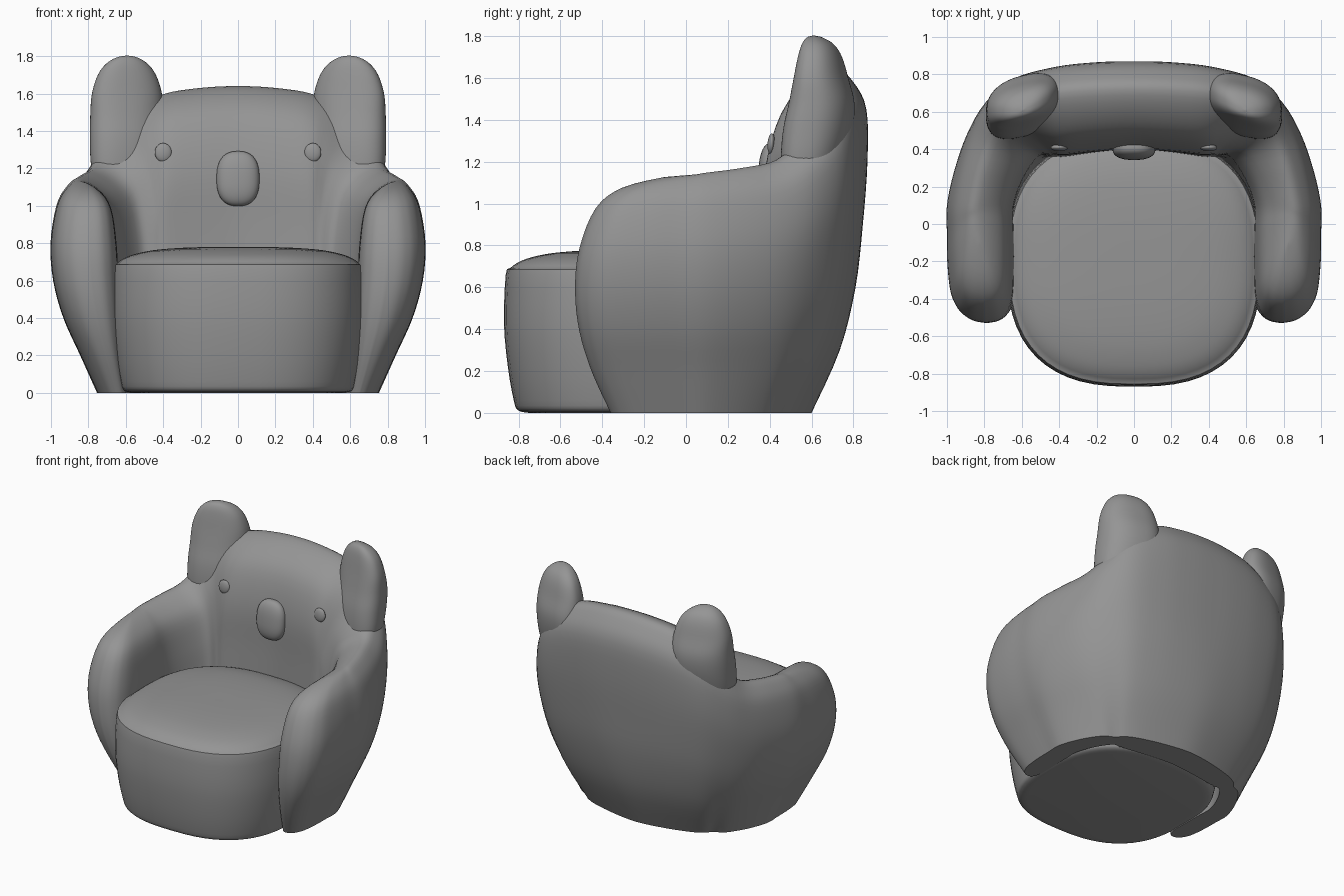
import bpy, bmesh, math
from mathutils import Vector
from mathutils.bvhtree import BVHTree

if "Cube" in bpy.data.objects:
    bpy.data.objects.remove(bpy.data.objects["Cube"])

# Dark grey upholstery
grey = bpy.data.materials.new("dark_grey")
grey.diffuse_color = (.3, .3, .3, 1)
grey.use_nodes = True
grey.node_tree.nodes["Principled BSDF"].inputs["Base Color"].default_value = grey.diffuse_color


def smooth_path(pts, n):
    """Catmull-Rom through pts, n steps per span."""
    out = []
    for i in range(len(pts) - 1):
        p0, p1, p2, p3 = (pts[max(0, min(len(pts) - 1, i + k))] for k in (-1, 0, 1, 2))
        for s in range(n):
            t = s / n
            out.append(0.5 * (2 * p1 + (p2 - p0) * t + (2 * p0 - 5 * p1 + 4 * p2 - p3) * t * t
                              + (3 * p1 - p0 - 3 * p2 + p3) * t ** 3))
    return out + [pts[-1]]


def skin(name, rings, angle=50):
    """Bridge closed rings of points into one smooth object, capping both ends."""
    bm = bmesh.new()
    vr = [[bm.verts.new(p) for p in r] for r in rings]
    n = len(vr[0])
    for a, b in zip(vr, vr[1:]):
        for i in range(n):
            j = (i + 1) % n
            bm.faces.new((a[i], a[j], b[j], b[i]))
    bm.faces.new(vr[0])
    bm.faces.new(vr[-1])
    bmesh.ops.remove_doubles(bm, verts=bm.verts, dist=0.0006)
    bmesh.ops.recalc_face_normals(bm, faces=bm.faces)
    me = bpy.data.meshes.new(name)
    bm.to_mesh(me)
    me.materials.append(grey)
    tree = BVHTree.FromBMesh(bm)
    bm.free()
    ob = bpy.data.objects.new(name, me)
    bpy.context.collection.objects.link(ob)
    bpy.context.view_layer.objects.active = ob
    ob.select_set(True)
    bpy.ops.object.shade_smooth_by_angle(angle=math.radians(angle))
    ob.select_set(False)
    return ob, tree


def oval(cx, cy, rx, ry, z, power, shear=0.0, n=56):
    """Superellipse ring at height z."""
    ring = []
    for i in range(n):
        a = 2 * math.pi * i / n
        c, s = math.cos(a), math.sin(a)
        x = rx * math.copysign(abs(c) ** (2 / power), c)
        y = ry * math.copysign(abs(s) ** (2 / power), s)
        ring.append(Vector((cx + x, cy + y + shear * x, z)))
    return ring


# Shell: arm and back cross-sections, as height and inset from the outer line
ARM_Z = [0, .2, .4, .6, .8, 1.0, 1.1, 1.15]
ARM_OUT = [.25, .16, .07, .015, 0, .03, .08, .15]
ARM_IN = [.40, .38, .37, .36, .35, .32, .25, .15]
ARM_REACH = [.46, .55, .61, .63, .61, .53, .40, .2]
BACK_Z = [0, .3, .6, .9, 1.2, 1.45, 1.58, 1.64]
BACK_OUT = [.27, .135, .06, .025, .003, .008, .07, .15]
BACK_IN = [.47, .47, .47, .466, .462, .40, .29, .15]


def mix(a, b, t):
    return a + (b - a) * t


stations = []
# rounded arm front
for e in (1, .985, .95, .88, .75, .5, .25):
    w = math.sqrt(max(0, 1 - e ** 7))
    outer, inner = [], []
    for z, o, i, r in zip(ARM_Z, ARM_OUT, ARM_IN, ARM_REACH):
        mid, half = 1 - (o + i) / 2 - .025 * e ** 4, (i - o) / 2 * w
        top = z * (.98 + .015 * (1 - e))
        outer.append(Vector((mid + half, .1 - e * r, top)))
        inner.append(Vector((mid - half, .1 - e * r, top)))
    stations.append(outer + inner[-2::-1])
# arm to back: outer x, y, inward direction x, y, blend, height, corner rounding
for ox, oy, dx, dy, b, h, c in [(1, .1, -1, 0, 0, 1.148, 0), (.965, .28, -1, -.1, .05, 1.17, .02),
                                (.90, .48, -.95, -.3, .2, 1.21, .055),
                                (.80, .65, -.75, -.6, .6, 1.33, .10),
                                (.65, .775, -.45, -.8, .9, 1.5, .10),
                                (.42, .84, -.1, -.95, 1, 1.595, .06),
                                (.2, .865, 0, -1, 1, 1.63, .02), (0, .87, 0, -1, 1, 1.64, 0)]:
    outer, inner = [], []
    for k in range(8):
        z = h * mix(ARM_Z[k] / 1.15, BACK_Z[k] / 1.64, b)
        o, i = mix(ARM_OUT[k], BACK_OUT[k], b), mix(ARM_IN[k], BACK_IN[k], b)
        o += c * max(0, 1 - z / 1.1) ** 1.5
        i += .65 * c * (1 - (z / h) ** 3)
        outer.append(Vector((ox + dx * o, oy + dy * o, z)))
        inner.append(Vector((ox + dx * i, oy + dy * i, z)))
    stations.append(outer + inner[-2::-1])
stations += [[Vector((-p.x, p.y, p.z)) for p in s] for s in stations[-2::-1]]
rows = [smooth_path(list(r), 4) for r in zip(*stations)]
shell, shell_tree = skin("back_and_arms", [smooth_path(list(s), 4) for s in zip(*rows)])

# Seat cushion with domed top
seat_profile = [(.82, 0), (.9, .012), (.93, .06), (.972, .22), (1, .43), (.987, .66), (.955, .692),
                (.89, .722), (.8, .744), (.66, .763), (.45, .775), (.2, .78), (.01, .78)]
seat_path = smooth_path([Vector((r, z, 0)) for r, z in seat_profile], 3)
skin("seat", [oval(0, -.2, .68 * p.x, .67 * p.x, max(0, p.y), 2.6) for p in seat_path])

# Ears: height, half width, centre y, half depth
ear_profile = [(1.0, .15, .575, .10), (1.2, .19, .605, .14), (1.35, .198, .63, .155),
               (1.48, .196, .648, .145), (1.6, .187, .645, .118), (1.7, .155, .64, .095),
               (1.76, .11, .63, .07), (1.793, .055, .615, .035), (1.803, .003, .61, .002)]
for side, label in ((-1, "left"), (1, "right")):
    path = smooth_path([Vector((*p,)) for p in ear_profile], 4)
    skin(label + "_ear", [oval(side * .594, c, w, d, z, 2.4, -.24 * side) for z, w, c, d in path])


# Face buttons, set on the inner face of the back
def button(name, x, z, rx, ry, rz, power):
    y = shell_tree.ray_cast(Vector((x, 0, z)), Vector((0, 1, 0)))[0].y
    rings = []
    for k in range(25):
        a = -math.pi / 2 + math.pi * k / 24
        r = max(.01, math.cos(a)) ** (2 / power)
        h = math.copysign(abs(math.sin(a)) ** (2 / power), a)
        rings.append(oval(0, 0, rx * r, ry * r, rz * h, power, n=32))
    ob, _ = skin(name, rings)
    ob.location = (x, y, z)
    ob.rotation_euler.x = math.radians(-4)


button("nose", 0, 1.145, .115, .06, .147, 2.5)
button("left_eye", -.4, 1.285, .045, .018, .05, 2)
button("right_eye", .4, 1.285, .045, .018, .05, 2)
